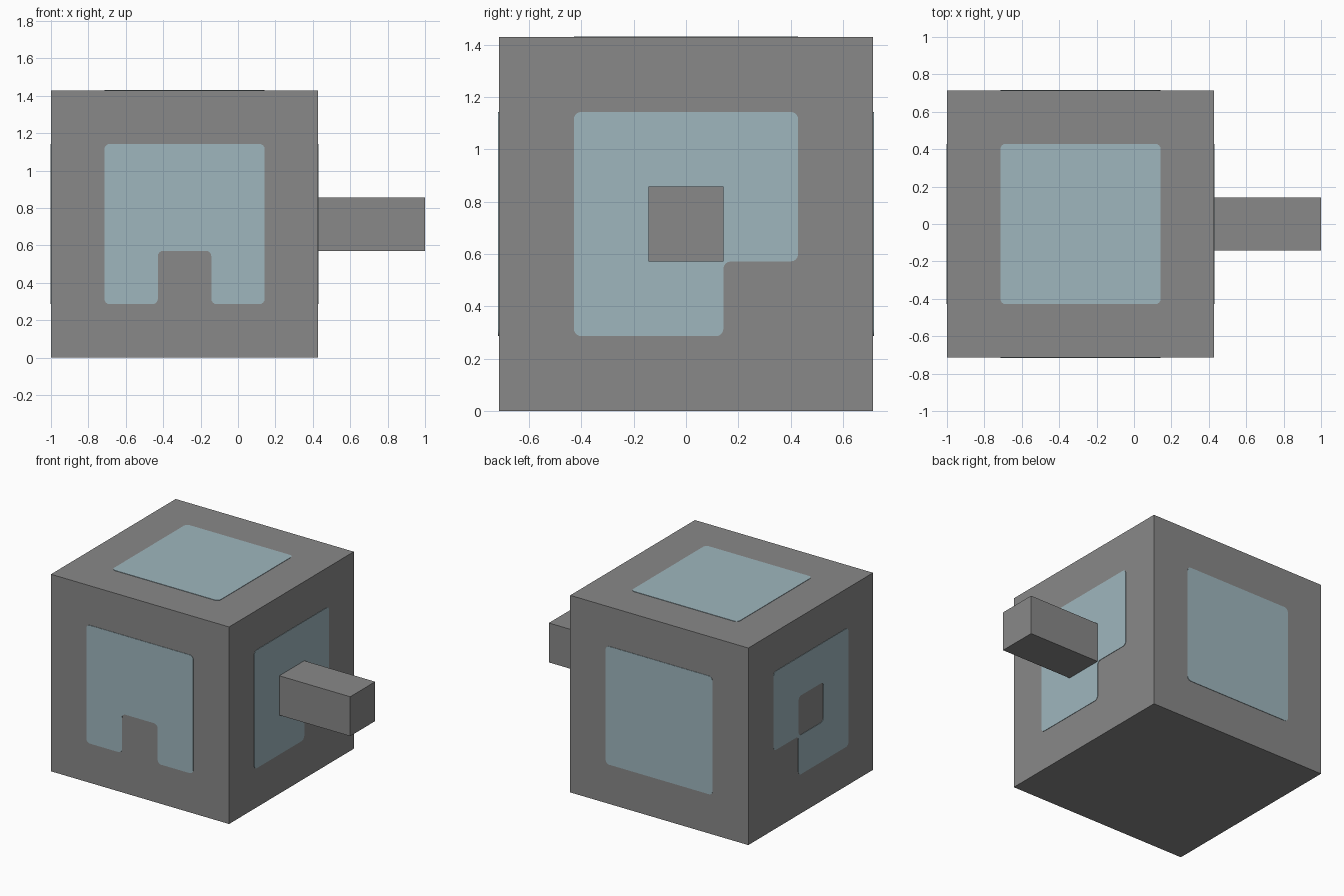
import bpy
from math import sin, cos, pi
from mathutils import Matrix, Vector

CELL = 1 / 7                          # layout unit: the body is 10 cells wide
CENTRE = Vector((-2, 0, 5)) * CELL    # middle of the body
X, Y, Z = Vector((1, 0, 0)), Vector((0, 1, 0)), Vector((0, 0, 1))
RADIUS = 0.2                          # corner rounding, in cells
THICK = 0.003

if "Cube" in bpy.data.objects:
    bpy.data.objects.remove(bpy.data.objects["Cube"], do_unlink=True)


def make_material(name, rgb):
    mat = bpy.data.materials.new(name)
    mat.use_nodes = True
    mat.diffuse_color = (*rgb, 1)
    bsdf = next(n for n in mat.node_tree.nodes if n.type == 'BSDF_PRINCIPLED')
    bsdf.inputs["Base Color"].default_value = (*rgb, 1)
    bsdf.inputs["Roughness"].default_value = 0.8
    return mat


grey = make_material("grey", (0.25, 0.25, 0.25))
pale_blue = make_material("pale blue", (0.345, 0.47, 0.515))


def box(name, offset, size):
    bpy.ops.mesh.primitive_cube_add(size=1, location=CENTRE + Vector(offset) * CELL)
    ob = bpy.context.object
    ob.name = name
    ob.scale = Vector(size) * CELL
    bpy.ops.object.transform_apply(location=False, rotation=False, scale=True)
    ob.data.materials.append(grey)


def rounded(corners, steps=4):
    """Replace each right-angled corner of an outline with a small arc."""
    points = []
    for i, c in enumerate(corners):
        p = Vector(c)
        a = (Vector(corners[i - 1]) - p).normalized() * RADIUS
        b = (Vector(corners[(i + 1) % len(corners)]) - p).normalized() * RADIUS
        for k in range(steps + 1):
            t = k / steps * pi / 2
            points.append(p + a * (1 - sin(t)) + b * (1 - cos(t)))
    return points


def panel(name, outlines, u, v, offset):
    """Thin plate lying in the u, v plane; inner outlines become holes."""
    curve = bpy.data.curves.new(name, 'CURVE')
    curve.dimensions = '2D'
    curve.fill_mode = 'BOTH'
    curve.extrude = THICK
    for corners in outlines:
        points = rounded(corners)
        spline = curve.splines.new('POLY')
        spline.points.add(len(points) - 1)
        for sp, p in zip(spline.points, points):
            sp.co = (p.x * CELL, p.y * CELL, 0, 1)
        spline.use_cyclic_u = True
    temp = bpy.data.objects.new(name + "_outline", curve)
    bpy.context.collection.objects.link(temp)
    graph = bpy.context.evaluated_depsgraph_get()
    mesh = bpy.data.meshes.new_from_object(temp.evaluated_get(graph))
    bpy.data.objects.remove(temp, do_unlink=True)
    mesh.materials.clear()
    mesh.materials.append(pale_blue)
    ob = bpy.data.objects.new(name, mesh)
    bpy.context.collection.objects.link(ob)
    turn = Matrix((u, v, u.cross(v))).transposed().to_4x4()
    ob.matrix_world = Matrix.Translation(CENTRE + offset * 5 * CELL) @ turn


# Body and the bar sticking out of its side
box("body", (0, 0, 0), (10, 10, 10))
box("side_bar", (7, 0, 0), (4, 2, 2))

# Panel outlines, in cells from the middle of a face
square = [(-3, -3), (3, -3), (3, 3), (-3, 3)]
hole = [(-1, -1), (1, -1), (1, 1), (-1, 1)]
doorway = [(-3, -3), (-1, -3), (-1, -1), (1, -1), (1, -3), (3, -3), (3, 3), (-3, 3)]
notched = [(-3, -3), (1, -3), (1, -1), (3, -1), (3, 3), (-3, 3)]

panel("front_panel", [doorway], X, Z, -Y)
panel("back_panel", [square], X, Z, Y)
panel("top_panel", [square], X, Y, Z)
panel("left_panel", [notched, hole], Y, Z, X)
panel("right_panel", [notched, hole], Y, Z, -X)
